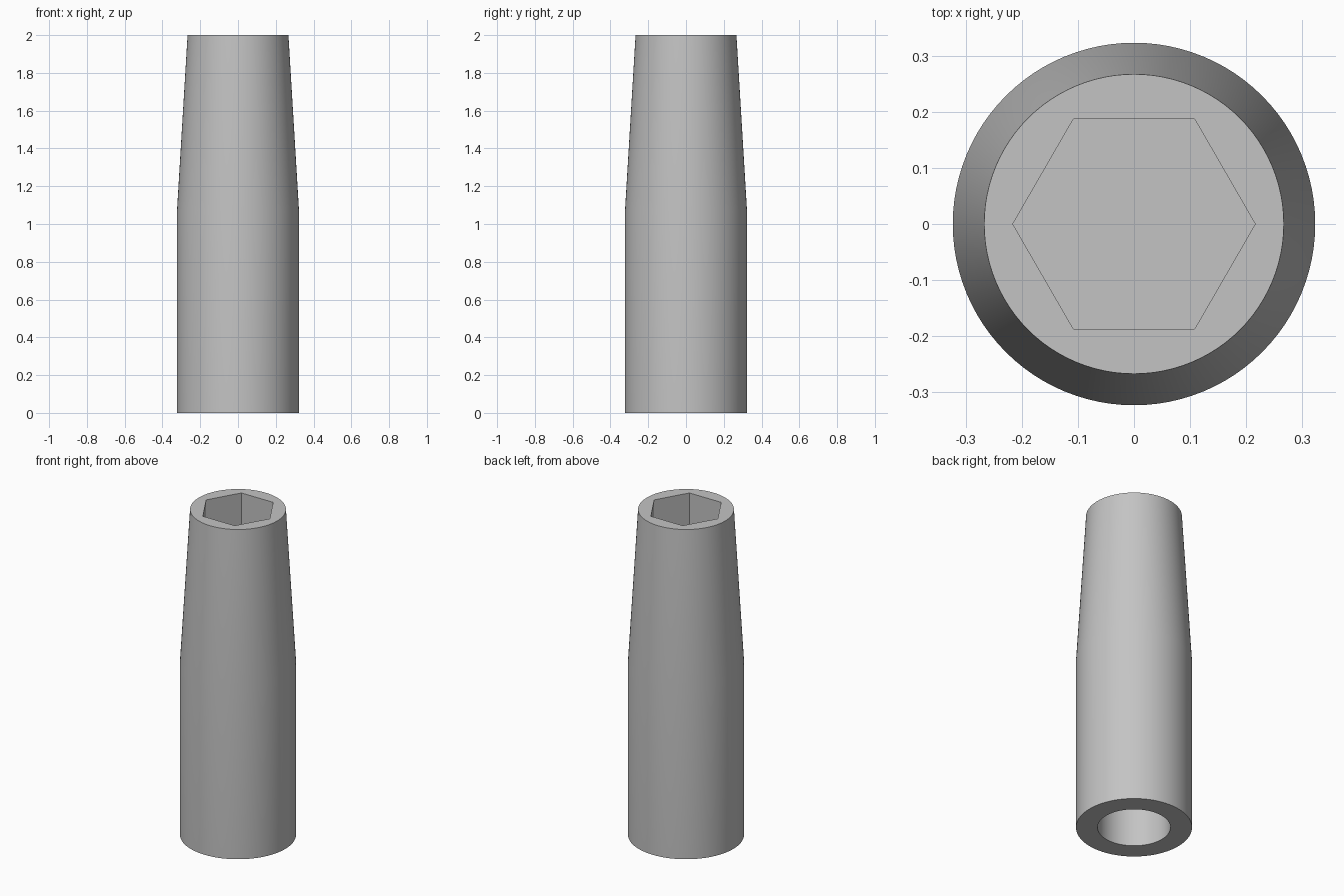
import bpy, math

default = bpy.data.objects.get("Cube")
if default:
    bpy.data.objects.remove(default, do_unlink=True)

SIDES = 96
HEIGHT = 2.0
BODY_R, TIP_R, SHOULDER_Z = 0.323, 0.267, 1.07

# Plain grey metal
metal = bpy.data.materials.new("grey_metal")
metal.use_nodes = True
colour = (0.55, 0.55, 0.55, 1)
metal.diffuse_color = colour
metal.node_tree.nodes["Principled BSDF"].inputs["Base Color"].default_value = colour


def turned(name, profile, sides, turn=0.0):
    """Closed solid of revolution from (radius, height) points, bottom to top."""
    verts, faces = [], []
    for r, z in profile:
        for i in range(sides):
            a = turn + math.tau * i / sides
            verts.append((r * math.cos(a), r * math.sin(a), z))
    for k in range(len(profile) - 1):
        for i in range(sides):
            j = (i + 1) % sides
            lo, hi = k * sides, (k + 1) * sides
            faces.append((lo + i, lo + j, hi + j, hi + i))
    faces.append(tuple(reversed(range(sides))))
    faces.append(tuple(range(len(verts) - sides, len(verts))))
    mesh = bpy.data.meshes.new(name)
    mesh.from_pydata(verts, [], faces)
    mesh.materials.append(metal)
    obj = bpy.data.objects.new(name, mesh)
    bpy.context.collection.objects.link(obj)
    return obj


# Sleeve: straight lower half, gently tapered upper half
sleeve = turned("socket_sleeve",
                [(BODY_R, 0), (BODY_R, SHOULDER_Z), (TIP_R, HEIGHT)], SIDES)

# Blind hexagonal recess in the top, blind round bore in the bottom
cutters = [
    turned("hex_recess_cutter", [(0.216, 1.4), (0.216, HEIGHT + 0.1)], 6),
    turned("round_bore_cutter", [(0.203, -0.1), (0.203, SHOULDER_Z)], SIDES),
]

bpy.ops.object.select_all(action='DESELECT')
sleeve.select_set(True)
bpy.context.view_layer.objects.active = sleeve
for cutter in cutters:
    cutter.hide_render = True
    cut = sleeve.modifiers.new(cutter.name, 'BOOLEAN')
    cut.operation = 'DIFFERENCE'
    cut.solver = 'EXACT'
    cut.object = cutter
    bpy.ops.object.modifier_apply(modifier=cut.name)
    bpy.data.objects.remove(cutter, do_unlink=True)

bpy.ops.object.shade_smooth_by_angle(angle=math.radians(30))
